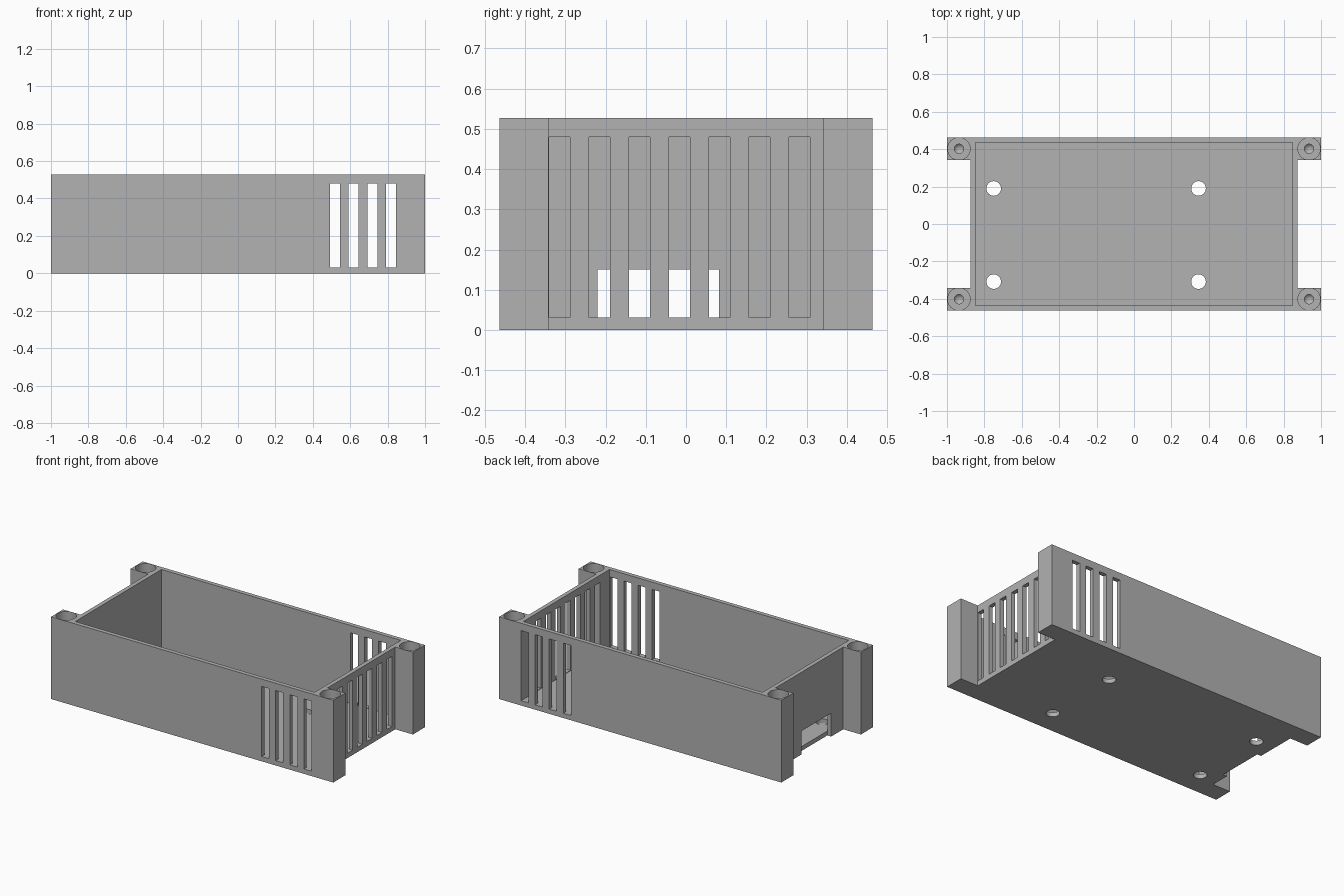
import bpy, bmesh, math
from mathutils import Matrix, Vector

cube = bpy.data.objects.get("Cube")
if cube:
    bpy.data.objects.remove(cube, do_unlink=True)

# Overall dimensions
HEIGHT = 0.527
HALF_Y = 0.4635
BODY_X = 0.875
POST_Y = 0.342
INNER_X, INNER_Y = 0.848, 0.436
FLOOR = 0.028

grey = bpy.data.materials.new("grey plastic")
grey.use_nodes = True
colour = (0.445, 0.445, 0.445, 1)
grey.diffuse_color = colour
grey.node_tree.nodes["Principled BSDF"].inputs["Base Color"].default_value = colour


def make_object(name, bm):
    bmesh.ops.recalc_face_normals(bm, faces=bm.faces)
    mesh = bpy.data.meshes.new(name)
    bm.to_mesh(mesh)
    bm.free()
    mesh.materials.append(grey)
    obj = bpy.data.objects.new(name, mesh)
    bpy.context.collection.objects.link(obj)
    return obj


def add_box(bm, low, high):
    low, high = Vector(low), Vector(high)
    place = Matrix.Translation((low + high) / 2) @ Matrix.Diagonal((*(high - low), 1))
    bmesh.ops.create_cube(bm, size=1, matrix=place)


def add_lathe(bm, x, y, profile, sides=32):
    """Closed solid of revolution; the profile starts and ends on the axis."""
    verts = [bm.verts.new((x + r, y, z)) for r, z in profile]
    edges = [bm.edges.new(pair) for pair in zip(verts, verts[1:])]
    spun = bmesh.ops.spin(bm, geom=verts + edges, cent=(x, y, 0), axis=(0, 0, 1),
                          angle=math.tau, steps=sides, use_duplicate=False)
    bmesh.ops.remove_doubles(bm, verts=bm.verts, dist=0.0001)


def cut(target, cutter):
    cutter.hide_render = True
    mod = target.modifiers.new("cut", "BOOLEAN")
    mod.operation, mod.solver, mod.object = "DIFFERENCE", "EXACT", cutter
    bpy.context.view_layer.objects.active = target
    bpy.ops.object.modifier_apply(modifier=mod.name)
    bpy.data.objects.remove(cutter, do_unlink=True)


# Outer block: outline with a recess between the corner posts at each end
quarter = [(1, HALF_Y), (1, POST_Y), (BODY_X, POST_Y)]
right = quarter + [(x, -y) for x, y in reversed(quarter)]
outline = right + [(-x, -y) for x, y in right]
bm = bmesh.new()
base = bm.faces.new([bm.verts.new((x, y, 0)) for x, y in outline])
top = bmesh.ops.extrude_face_region(bm, geom=[base])["geom"]
bmesh.ops.translate(bm, vec=(0, 0, HEIGHT),
                    verts=[v for v in top if isinstance(v, bmesh.types.BMVert)])
enclosure = make_object("enclosure_tray", bm)

# Open cavity
bm = bmesh.new()
add_box(bm, (-INNER_X, -INNER_Y, FLOOR), (INNER_X, INNER_Y, 1))
cut(enclosure, make_object("cavity_cutter", bm))

bm = bmesh.new()
# Vent slots in the front and back walls
for i in range(4):
    x = 0.492 + 0.1 * i
    for side in (-1, 1):
        ys = sorted((side * 0.42, side * 0.5))
        add_box(bm, (x, ys[0], 0.031), (x + 0.053, ys[1], 0.48))
# Vent slots in the right end wall
for i in range(7):
    y = -0.341 + 0.0995 * i
    add_box(bm, (0.83, y, 0.031), (0.9, y + 0.052, 0.48))
# Connector notch in the left end wall, reaching the underside
add_box(bm, (-0.9, -0.22, -0.05), (-0.8475, 0.082, 0.15))
# Mounting holes through the floor
for x in (-0.75, 0.345):
    for y in (-0.308, 0.19):
        add_lathe(bm, x, y, [(0, -0.05), (0.039, -0.05), (0.039, 0.1), (0, 0.1)])
# Blind screw holes with wide mouths in the corner posts
for x in (-0.936, 0.936):
    for y in (-0.402, 0.402):
        add_lathe(bm, x, y, [(0, 0.2), (0.025, 0.23), (0.025, 0.46),
                             (0.06, 0.46), (0.06, 0.6), (0, 0.6)])
cut(enclosure, make_object("opening_cutter", bm))

# Smooth only the round hole walls
bpy.ops.object.select_all(action="DESELECT")
enclosure.select_set(True)
bpy.context.view_layer.objects.active = enclosure
bpy.ops.object.shade_smooth_by_angle(angle=math.radians(30))
